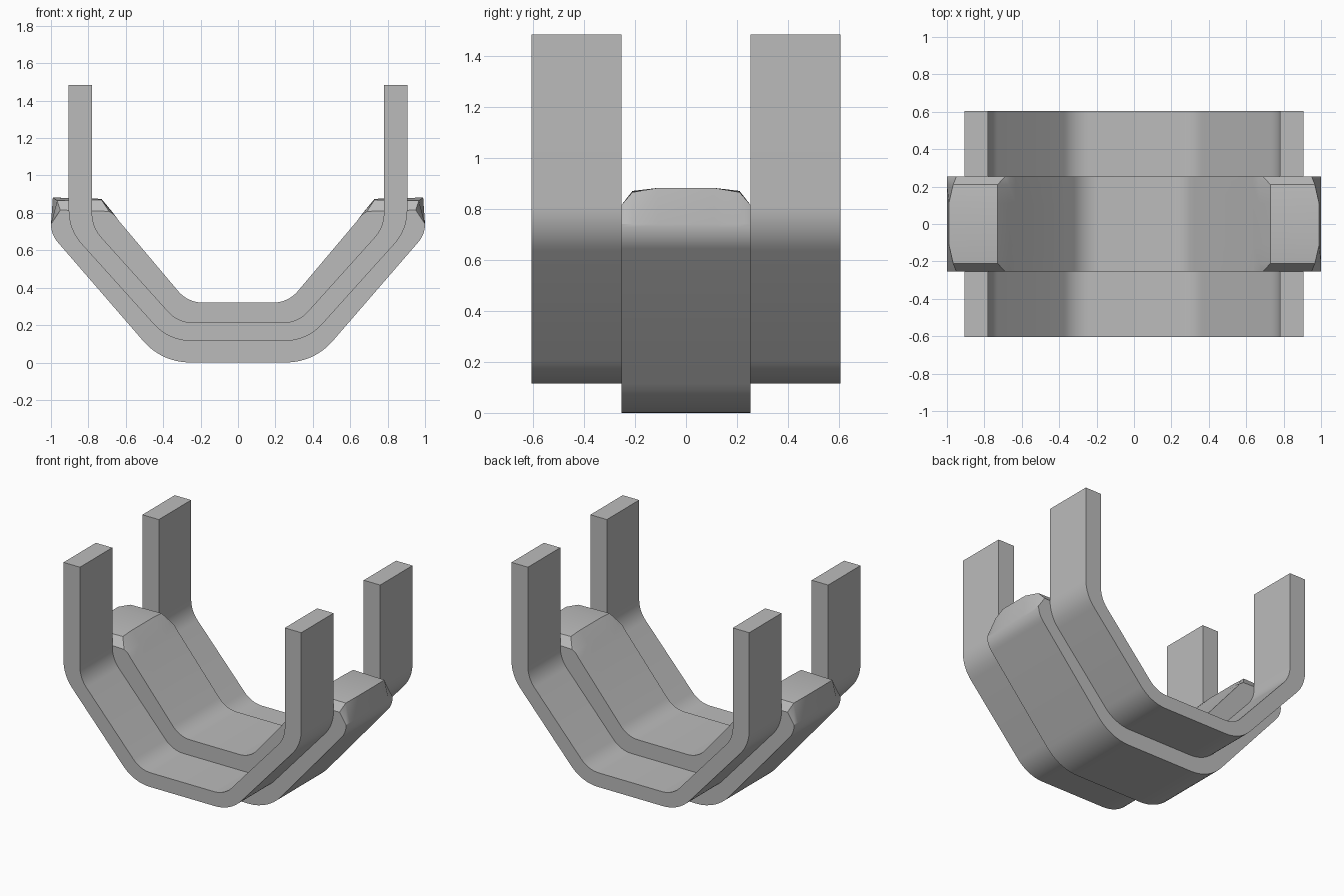
import bpy, bmesh, math
from mathutils import Vector

cube = bpy.data.objects.get("Cube")
if cube:
    bpy.data.objects.remove(cube, do_unlink=True)

grey = bpy.data.materials.new("plain grey")
grey.use_nodes = True
tone = (0.5, 0.5, 0.5, 1)
grey.diffuse_color = tone
grey.node_tree.nodes["Principled BSDF"].inputs["Base Color"].default_value = tone


def fillet(before, corner, after, reach, steps=8):
    """Rounded corner starting and ending `reach` away from it."""
    p, c, n = Vector(before), Vector(corner), Vector(after)
    a = c + (p - c).normalized() * reach
    b = c + (n - c).normalized() * reach
    half = (a - c).angle(b - c) / 2
    centre = c + ((a + b) / 2 - c).normalized() * (reach / math.cos(half))
    ra, rb = a - centre, b - centre
    turn = ra.angle(rb)
    points = []
    for i in range(steps + 1):
        t = i / steps
        r = (ra * math.sin((1 - t) * turn) + rb * math.sin(t * turn)) / math.sin(turn)
        points.append(tuple(centre + r))
    return points


def mirrored(half):
    """Close a right-hand profile with its mirror image."""
    return half + [(-x, z) for x, z in reversed(half)]


def loft(name, sections):
    """Join matching profiles placed along y, and cap both ends."""
    bm = bmesh.new()
    rings = [[bm.verts.new((x, y, z)) for x, z in profile] for y, profile in sections]
    for r, s in zip(rings, rings[1:]):
        for i in range(len(r)):
            j = (i + 1) % len(r)
            bm.faces.new((r[i], r[j], s[j], s[i]))
    bm.faces.new(rings[0])
    bm.faces.new(rings[-1])
    bmesh.ops.recalc_face_normals(bm, faces=bm.faces)
    mesh = bpy.data.meshes.new(name)
    bm.to_mesh(mesh)
    bm.free()
    mesh.materials.append(grey)
    obj = bpy.data.objects.new(name, mesh)
    bpy.context.collection.objects.link(obj)
    bpy.ops.object.select_all(action="DESELECT")
    obj.select_set(True)
    bpy.context.view_layer.objects.active = obj
    bpy.ops.object.shade_smooth_by_angle(angle=math.radians(22))


# Front and back straps with upright arms
low_out, high_out = (0.369, 0.115), (0.905, 0.71)
low_in, high_in = (0.32, 0.213), (0.78, 0.724)
top = 1.484
strap = mirrored(
    fillet((0, 0.115), low_out, high_out, 0.12)
    + fillet(low_out, high_out, (0.905, top), 0.1)
    + [(0.905, top), (0.78, top)]
    + fillet((0.78, top), high_in, low_in, 0.075)
    + fillet(high_in, low_in, (0, 0.213), 0.08))
loft("front_strap", [(-0.605, strap), (-0.253, strap)])
loft("back_strap", [(0.253, strap), (0.605, strap)])


# Thick central band with chamfered ends
def band(tip):
    low, high = (0.407, 0), (1.0, 0.685)
    inner, rim = (0.268, 0.32), (0.635, 0.755)
    return mirrored(
        fillet((0, 0), low, high, 0.15)
        + fillet(low, high, (1.0, 1.0), 0.055)
        + tip + [rim]
        + fillet(rim, inner, (0, 0.32), 0.08))


middle = band([(0.99, 0.882), (0.73, 0.875), (0.668, 0.80)])
shoulder = band([(0.967, 0.865), (0.73, 0.87), (0.668, 0.80)])
face = band([(0.95, 0.815), (0.69, 0.808), (0.662, 0.79)])
loft("central_band", [(-0.253, face), (-0.21, shoulder), (-0.11, middle),
                      (0.11, middle), (0.21, shoulder), (0.253, face)])
